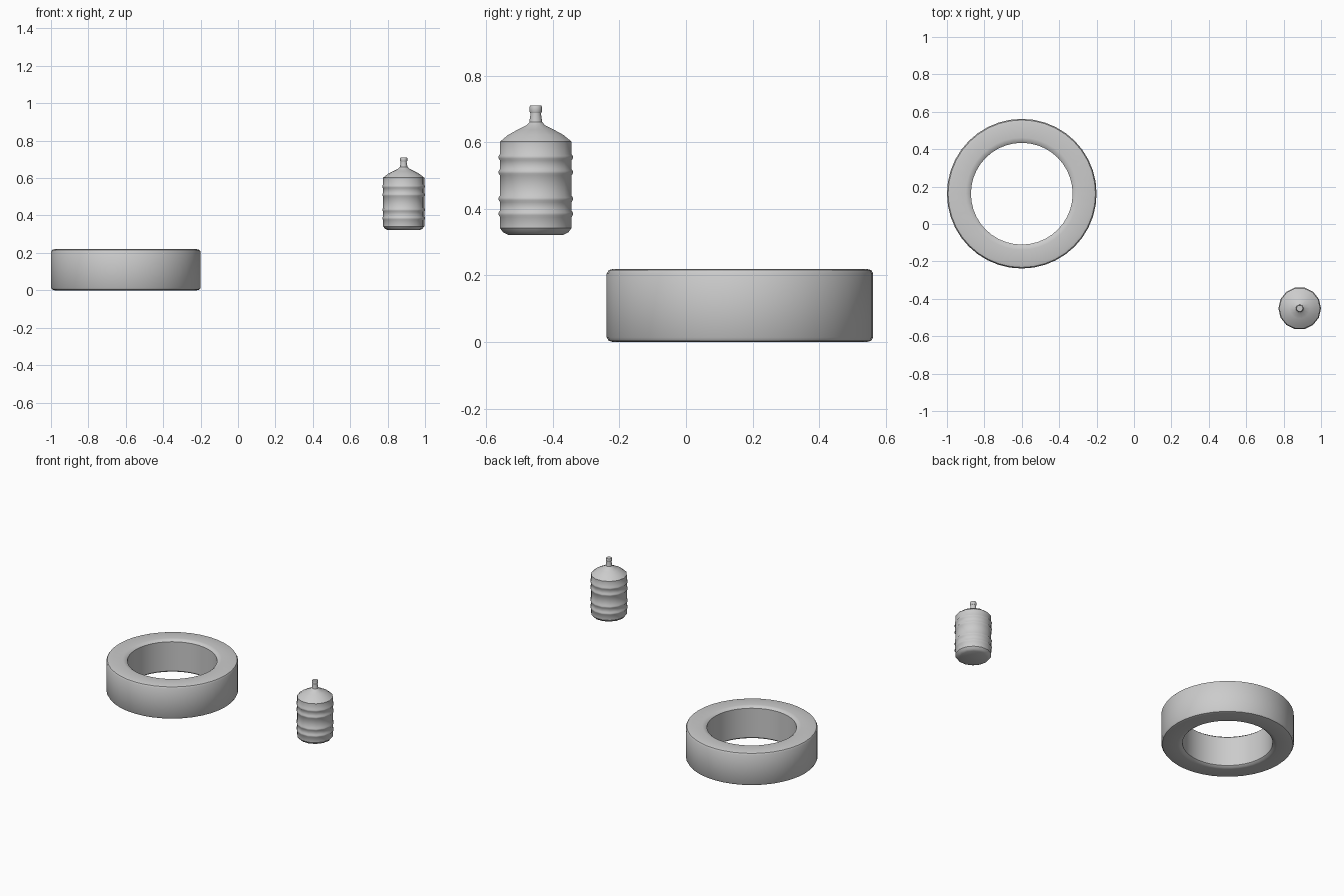
import bpy, bmesh, math

if "Cube" in bpy.data.objects:
    bpy.data.objects.remove(bpy.data.objects["Cube"])


def lathe(name, profile, sides, centre, closed=False, angle=35):
    """Spin (radius, z) points round a vertical axis; radius 0 makes a pole."""
    bm = bmesh.new()
    rings = []
    for r, z in profile:
        if r == 0:
            rings.append([bm.verts.new((0, 0, z))] * sides)
        else:
            rings.append([bm.verts.new((r * math.cos(2 * math.pi * i / sides),
                                        r * math.sin(2 * math.pi * i / sides), z))
                          for i in range(sides)])
    pairs = list(zip(rings, rings[1:]))
    if closed:
        pairs.append((rings[-1], rings[0]))
    for a, b in pairs:
        for i in range(sides):
            j = (i + 1) % sides
            quad = list(dict.fromkeys((a[i], a[j], b[j], b[i])))
            bm.faces.new(quad)
    bmesh.ops.recalc_face_normals(bm, faces=bm.faces)
    mesh = bpy.data.meshes.new(name)
    bm.to_mesh(mesh)
    bm.free()
    obj = bpy.data.objects.new(name, mesh)
    bpy.context.collection.objects.link(obj)
    obj.location = (*centre, 0)
    bpy.ops.object.select_all(action='DESELECT')
    bpy.context.view_layer.objects.active = obj
    obj.select_set(True)
    bpy.ops.object.shade_smooth_by_angle(angle=math.radians(angle))
    return obj


# Tyre lying flat: outer tread, chamfered shoulders, open bore
tyre_profile = [(0.272, 0.012), (0.285, 0.002), (0.30, 0.0), (0.38, 0.0), (0.394, 0.004),
                (0.4, 0.014), (0.4, 0.206), (0.394, 0.216), (0.38, 0.22),
                (0.30, 0.22), (0.285, 0.218), (0.272, 0.208)]
lathe("tyre", tyre_profile, 40, (-0.6, 0.162), closed=True)

# Water bottle: base, ribbed body, domed shoulder, neck
BODY = 0.11
body = [(0, 0.322), (0.085, 0.322), (0.1, 0.329), (BODY, 0.342)]
for z in (0.385, 0.43, 0.51, 0.555):
    body += [(BODY, z - 0.01), (BODY + 0.004, z - 0.004),
             (BODY + 0.004, z + 0.004), (BODY, z + 0.01)]
body += [(BODY, 0.602), (0.085, 0.622), (0.055, 0.638), (0.03, 0.65),
         (0.02, 0.66), (0.016, 0.685), (0.016, 0.69)]
bottle_centre = (0.886, -0.451)
lathe("water_bottle", body, 14, bottle_centre)

# Bottle cap
cap = [(0, 0.688), (0.017, 0.688), (0.019, 0.692), (0.019, 0.707),
       (0.017, 0.71), (0, 0.71)]
lathe("bottle_cap", cap, 14, bottle_centre)
